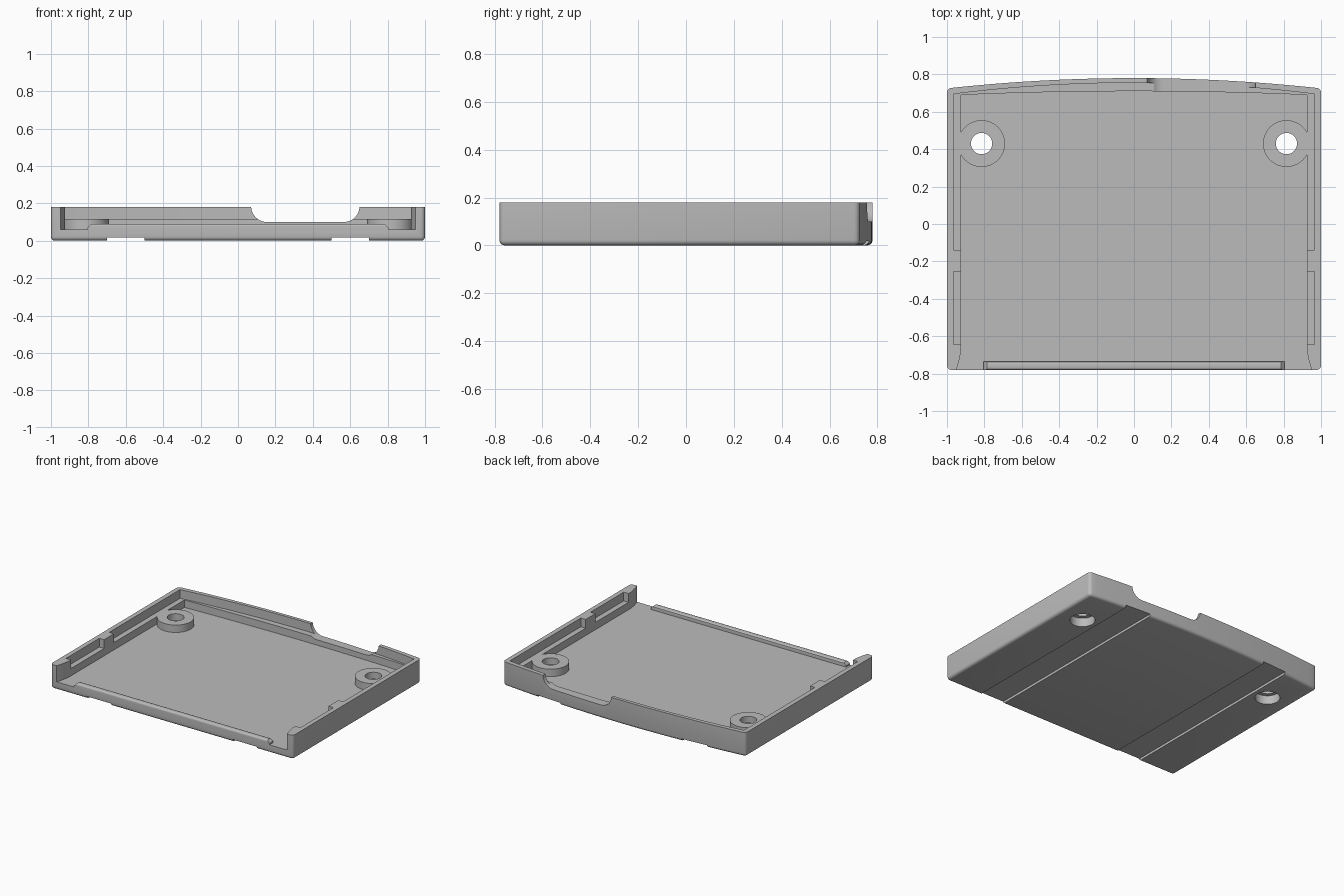
import bpy, bmesh, math

if "Cube" in bpy.data.objects:
    bpy.data.objects.remove(bpy.data.objects["Cube"])

grey = bpy.data.materials.new("plain grey")
grey.use_nodes = True
grey.diffuse_color = (0.5, 0.5, 0.5, 1)
grey.node_tree.nodes["Principled BSDF"].inputs["Base Color"].default_value = (0.5, 0.5, 0.5, 1)


def finish(name, bm):
    bmesh.ops.recalc_face_normals(bm, faces=bm.faces)
    mesh = bpy.data.meshes.new(name)
    bm.to_mesh(mesh)
    bm.free()
    mesh.materials.append(grey)
    ob = bpy.data.objects.new(name, mesh)
    bpy.context.collection.objects.link(ob)
    return ob


def prism(points, low, high, axis="z"):
    """Extrude a 2D outline along z (xy outline) or y (xz outline)."""
    bm = bmesh.new()
    place = (lambda a, b: (a, b, low)) if axis == "z" else (lambda a, b: (a, low, b))
    face = bm.faces.new([bm.verts.new(place(a, b)) for a, b in points])
    moved = bmesh.ops.extrude_face_region(bm, geom=[face])["geom"]
    step = (0, 0, high - low) if axis == "z" else (0, high - low, 0)
    bmesh.ops.translate(bm, vec=step, verts=[v for v in moved if isinstance(v, bmesh.types.BMVert)])
    return bm


def box(name, x0, x1, y0, y1, z0, z1):
    return finish(name, prism([(x0, y0), (x1, y0), (x1, y1), (x0, y1)], z0, z1))


def cylinder(name, x, y, radius, z0, z1):
    ring = [(x + radius * math.cos(i * math.tau / 48), y + radius * math.sin(i * math.tau / 48))
            for i in range(48)]
    return finish(name, prism(ring, z0, z1))


def bowed(half, edge, middle, steps=32):
    """Gently bowed rear line running from +half to -half."""
    xs = [half * (1 - 2 * i / steps) for i in range(steps + 1)]
    return [(x, middle - (middle - edge) * (x / half) ** 2) for x in xs]


def combine(target, tool, operation):
    mod = target.modifiers.new(operation.lower(), "BOOLEAN")
    mod.operation = operation
    mod.solver = "EXACT"
    mod.object = tool
    bpy.context.view_layer.objects.active = target
    bpy.ops.object.modifier_apply(modifier=mod.name)
    bpy.data.objects.remove(tool)


FLOOR, LEDGE, TOP, FRONT = 0.06, 0.115, 0.18, -0.78

# Outer block with rounded corners and underside edge
bm = prism([(-1, FRONT), (1, FRONT)] + bowed(1, 0.725, 0.78), 0, TOP)
edges = []
for e in bm.edges:
    a, b = e.verts
    upright = abs(a.co.z - b.co.z) > 0.1 and abs(a.co.x) > 0.999
    underside = a.co.z < 0.001 and b.co.z < 0.001
    if upright or underside:
        edges.append(e)
bmesh.ops.bevel(bm, geom=edges, offset=0.022, offset_type="OFFSET", segments=4,
                profile=0.5, affect="EDGES", clamp_overlap=True)
tray = finish("tray_shell", bm)

# Main cavity, open at the front with flared end posts
outline = [(-0.955, -0.9), (0.955, -0.9), (0.95, FRONT), (0.935, -0.73), (0.925, -0.68)]
outline += bowed(0.925, 0.69, 0.71) + [(-0.925, -0.68), (-0.935, -0.73), (-0.95, FRONT)]
combine(tray, finish("cavity_cutter", prism(outline, FLOOR, 0.4)), "DIFFERENCE")

# Wider upper recesses leave a ledge, with a full-height tab between them
rear = [(-0.965, -0.14), (0.965, -0.14)] + bowed(0.965, 0.695, 0.755)
combine(tray, finish("rear_recess_cutter", prism(rear, LEDGE, 0.4)), "DIFFERENCE")
combine(tray, box("side_recess_cutter", -0.965, 0.965, -0.645, -0.255, LEDGE, 0.4), "DIFFERENCE")

# Screw bosses with a counterbored hole, and grooves underneath
for side in (-1, 1):
    x, y = side * 0.815, 0.43
    combine(tray, cylinder("screw_boss", x, y, 0.125, 0.04, LEDGE), "UNION")
    combine(tray, cylinder("hole_cutter", x, y, 0.057, -0.1, 0.3), "DIFFERENCE")
    combine(tray, cylinder("counterbore_cutter", x, y, 0.085, -0.1, 0.065), "DIFFERENCE")
    near, far = sorted((side * 0.5, side * 0.7))
    combine(tray, box("groove_cutter", near, far, -1, 1, -0.1, 0.018), "DIFFERENCE")

# Scooped opening in the rear wall
r = 0.085
left = [(0.07 + r - r * math.cos(t), 0.185 - r * math.sin(t))
        for t in [i * math.pi / 20 for i in range(11)]]
right = [(0.72 - x, z) for x, z in reversed(left)]
scoop = [(0.07, 0.4)] + left + right + [(0.65, 0.4)]
combine(tray, finish("scoop_cutter", prism(scoop, 0.6, 1, "y")), "DIFFERENCE")

# Low retaining lip along the front edge
lip = [(-0.805, 0.045), (0.805, 0.045), (0.805, 0.07), (0.785, 0.09), (-0.785, 0.09), (-0.805, 0.07)]
bm = prism(lip, FRONT, -0.735, "y")
long_edges = [e for e in bm.edges if all(v.co.z > 0.085 for v in e.verts) and e.calc_length() > 1]
bmesh.ops.bevel(bm, geom=long_edges, offset=0.012, segments=3, profile=0.5, affect="EDGES")
combine(tray, finish("front_lip", bm), "UNION")

# Smooth curves, crisp edges
bpy.ops.object.select_all(action="DESELECT")
tray.select_set(True)
bpy.context.view_layer.objects.active = tray
bpy.ops.object.shade_smooth_by_angle(angle=math.radians(30))
